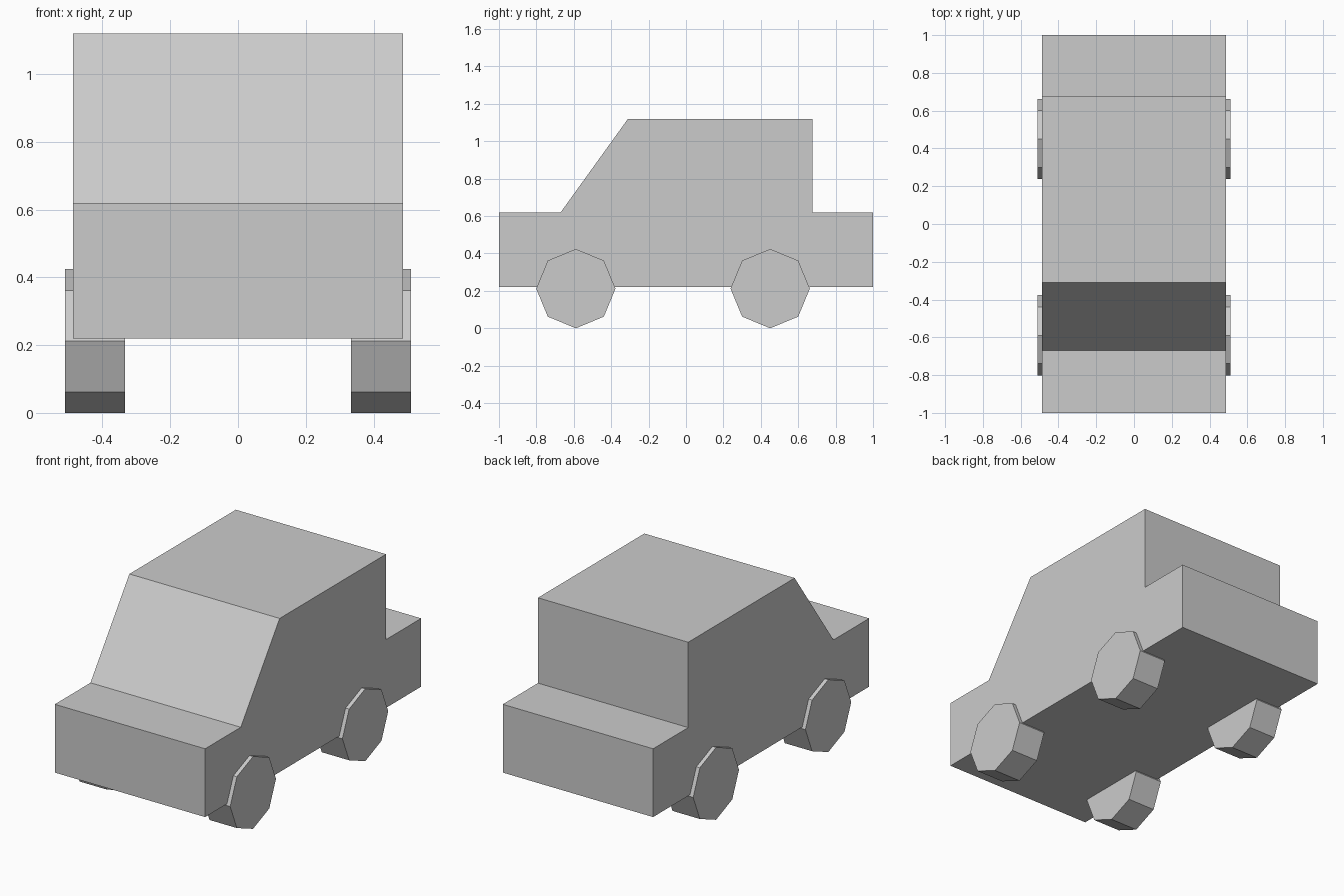
import bpy, bmesh, math

if "Cube" in bpy.data.objects:
    bpy.data.objects.remove(bpy.data.objects["Cube"])

HALF_WIDTH = 0.487
WHEEL_R, WHEEL_IN, WHEEL_OUT = 0.212, 0.333, 0.51

# Car body: side profile (y, z) extruded across the width
profile = [(-1, 0.22), (1, 0.22), (1, 0.62), (0.675, 0.62),
           (0.675, 1.12), (-0.31, 1.12), (-0.67, 0.62), (-1, 0.62)]
bm = bmesh.new()
side = bm.faces.new([bm.verts.new((-HALF_WIDTH, y, z)) for y, z in profile])
extruded = bmesh.ops.extrude_face_region(bm, geom=[side], use_keep_orig=True)["geom"]
bmesh.ops.translate(bm, vec=(2 * HALF_WIDTH, 0, 0),
                    verts=[v for v in extruded if isinstance(v, bmesh.types.BMVert)])
bmesh.ops.recalc_face_normals(bm, faces=bm.faces)
mesh = bpy.data.meshes.new("body")
bm.to_mesh(mesh)
bm.free()
bpy.context.collection.objects.link(bpy.data.objects.new("body", mesh))


# Octagonal wheels with a corner pointing down
def add_wheel(name, sign, y):
    bpy.ops.mesh.primitive_cylinder_add(
        vertices=8, radius=WHEEL_R, depth=WHEEL_OUT - WHEEL_IN,
        location=(sign * (WHEEL_IN + WHEEL_OUT) / 2, y, WHEEL_R),
        rotation=(0, math.pi / 2, 0))
    bpy.context.object.name = name


for end, y in (("front", -0.589), ("rear", 0.45)):
    for label, sign in (("left", -1), ("right", 1)):
        add_wheel(f"{end}_{label}_wheel", sign, y)
